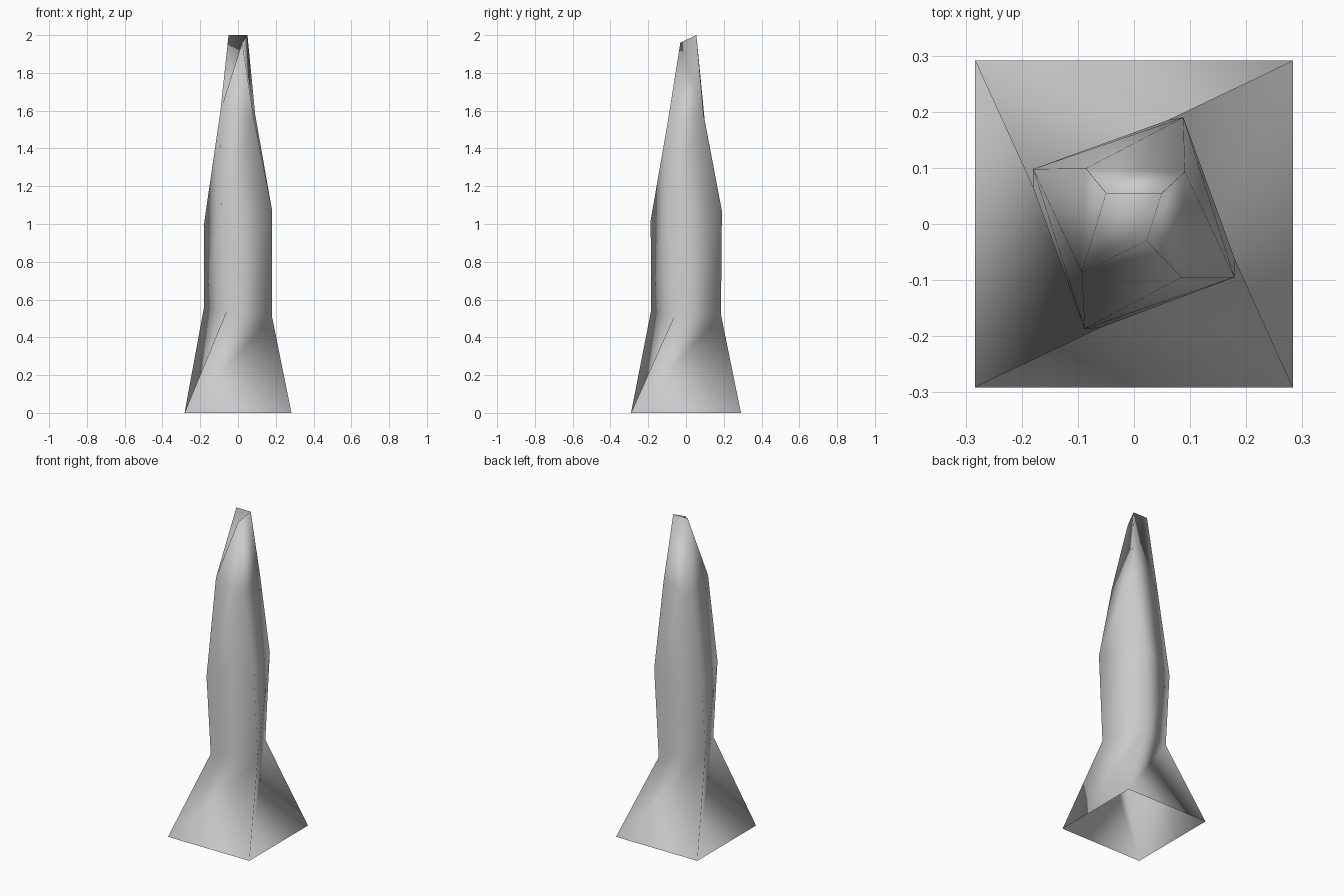
import bpy, bmesh

cube = bpy.data.objects.get("Cube")
if cube:
    bpy.data.objects.remove(cube, do_unlink=True)

# Plain stone material
stone = bpy.data.materials.new("grey_stone")
stone.use_nodes = True
grey = (0.6, 0.6, 0.6, 1.0)
stone.diffuse_color = grey
bsdf = stone.node_tree.nodes["Principled BSDF"]
bsdf.inputs["Base Color"].default_value = grey
bsdf.inputs["Roughness"].default_value = 0.8

# Four-sided cross-sections, each counterclockwise from the front left corner
base = [(-.283, -.291, 0), (.283, -.291, 0), (.283, .291, 0), (-.283, .291, 0)]
neck = [(-.06, -.185, .54), (.18, -.063, .51), (.06, .185, .52), (-.18, .065, .56)]
belly = [(-.088, -.187, 1.02), (.179, -.095, 1.08), (.088, .19, 1.07), (-.18, .098, 1.0)]
shoulder = [(-.093, -.086, 1.6), (.085, -.095, 1.55), (.091, .093, 1.58), (-.086, .099, 1.55)]
tip = [(.022, -.03, 1.96), (.05, .055, 2.0), (-.05, .055, 2.0)]

bm = bmesh.new()
rings = [[bm.verts.new(p) for p in ring] for ring in (base, neck, belly, shoulder)]
t_front, t_right, t_left = [bm.verts.new(p) for p in tip]

# Flared foot, open underneath, with a concave crease across each twisted side
foot, top = rings[0], rings[1]
for i in range(4):
    j = (i + 1) % 4
    bm.faces.new((foot[i], foot[j], top[j]))
    bm.faces.new((foot[i], top[j], top[i]))

# Shaft
for low, high in zip(rings[1:], rings[2:]):
    for i in range(4):
        j = (i + 1) % 4
        bm.faces.new((low[i], low[j], high[j], high[i]))

# Sides of the point
a, b, c, d = rings[3]
for face in ((a, b, t_front), (b, c, t_front), (c, t_right, t_front),
             (c, d, t_left, t_right), (d, a, t_left)):
    bm.faces.new(face)

# Chipped top, folded inward down to the front left shoulder corner
bm.faces.new((a, t_front, t_right))
bm.faces.new((a, t_right, t_left))

for face in bm.faces:
    face.smooth = True

mesh = bpy.data.meshes.new("stone_spire")
bm.to_mesh(mesh)
bm.free()
mesh.materials.append(stone)
spire = bpy.data.objects.new("stone_spire", mesh)
bpy.context.collection.objects.link(spire)
